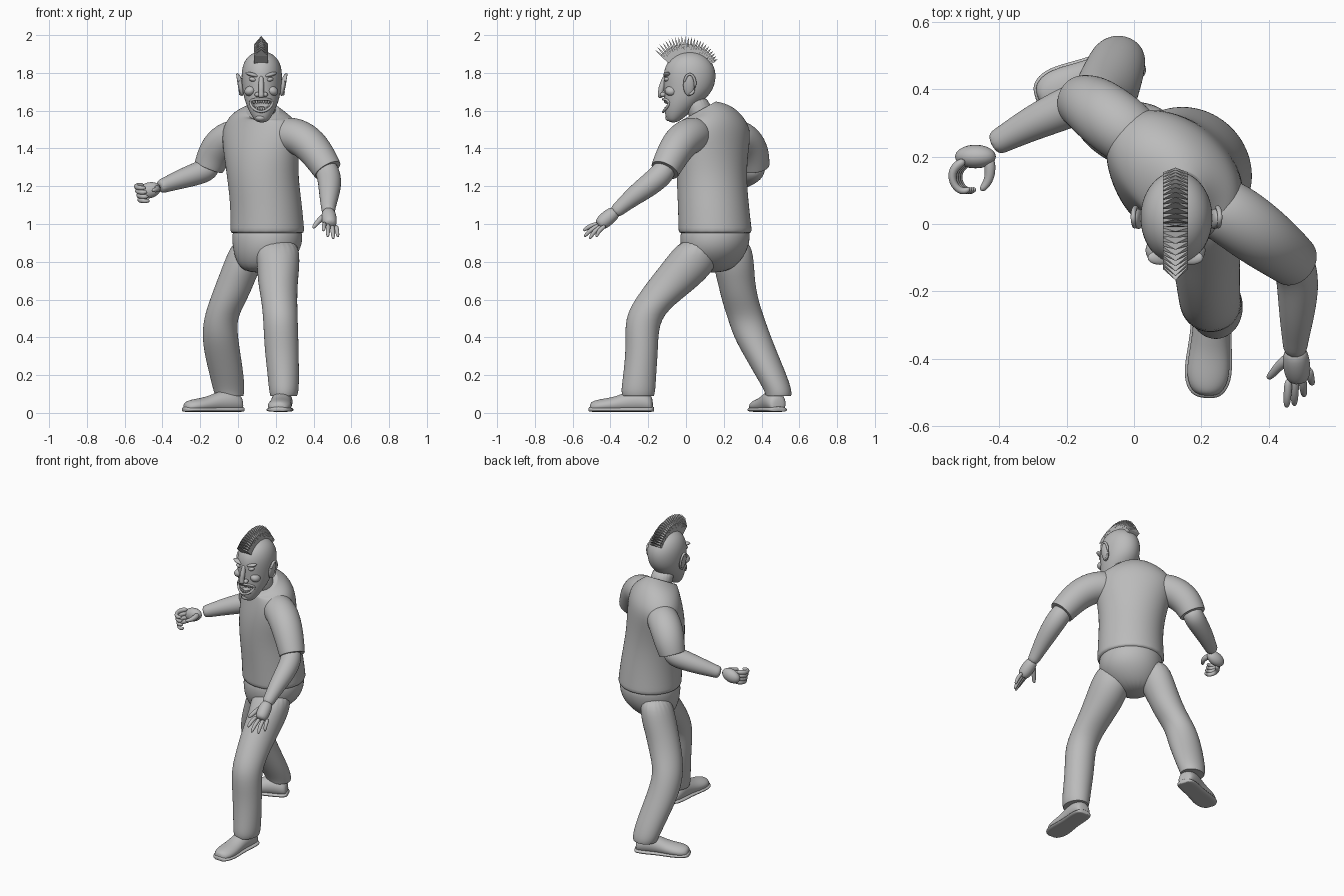
import bpy
import bmesh
from math import sin, cos, pi, radians, sqrt
from mathutils import Vector, Matrix

if "Cube" in bpy.data.objects:
    bpy.data.objects.remove(bpy.data.objects["Cube"], do_unlink=True)

GREY = (0.5, 0.5, 0.5, 1.0)
grey = bpy.data.materials.new("plain grey")
grey.use_nodes = True
grey.diffuse_color = GREY
grey.node_tree.nodes["Principled BSDF"].inputs["Base Color"].default_value = GREY

UP = Vector((0, 0, 1))
TWIST = radians(40)          # turn of the hips and shoulders
FACE_X = 0.123               # middle of the face


def finish(name, bm, smooth=True, subdivide=0):
    """Turn a bmesh into a named object."""
    bmesh.ops.recalc_face_normals(bm, faces=bm.faces)
    mesh = bpy.data.meshes.new(name)
    bm.to_mesh(mesh)
    bm.free()
    mesh.materials.append(grey)
    for poly in mesh.polygons:
        poly.use_smooth = smooth
    obj = bpy.data.objects.new(name, mesh)
    bpy.context.scene.collection.objects.link(obj)
    if subdivide:
        mod = obj.modifiers.new("smooth", "SUBSURF")
        mod.levels = mod.render_levels = subdivide
    return obj


def ellipse(center, u, v, count=20):
    steps = [2 * pi * i / count for i in range(count)]
    return [center + u * cos(t) + v * sin(t) for t in steps]


def loft(name, rings, hem=False, subdivide=2):
    """Skin a row of rings; a hem gives the last ring a crisp turned-in edge."""
    if hem:
        last = rings[-1]
        mid = sum(last, Vector()) / len(last)
        rings = rings + [[mid.lerp(p, k) for p in last] for k in (0.99, 0.85)]
    bm = bmesh.new()
    loops = [[bm.verts.new(p) for p in ring] for ring in rings]
    for low, high in zip(loops, loops[1:]):
        for i in range(len(low)):
            bm.faces.new((low[i - 1], low[i], high[i], high[i - 1]))
    bm.faces.new(loops[0])
    bm.faces.new(loops[-1])
    return finish(name, bm, subdivide=subdivide)


def stack(name, rows, turn=0.0, hem=False):
    """Level ellipses: height, centre x, centre y, half width, half depth, tilt."""
    rings = []
    for z, x, y, wide, deep, *tilt in rows:
        u = Vector((cos(turn), -sin(turn), 0)) * wide
        v = Vector((sin(turn), cos(turn), 0)) * deep
        ring = ellipse(Vector((x, y, z)), u, v)
        for p in ring:
            p.z += (p.y - y) * sum(tilt)
        rings.append(ring)
    return loft(name, rings, hem)


def tube(name, points, hem=False, count=12):
    """Round limb through points of x, y, z, radius."""
    path = [Vector(p[:3]) for p in points]
    rings = []
    for i, p in enumerate(path):
        along = (path[min(i + 1, len(path) - 1)] - path[max(i - 1, 0)]).normalized()
        side = along.cross(Vector((0.1, 0.2, 1))).normalized()
        r = points[i][3]
        rings.append(ellipse(p, side * r, along.cross(side) * r, count))
    return loft(name, rings, hem)


def blob(name, place, size, lean=0.0):
    bm = bmesh.new()
    matrix = Matrix.Translation(place) @ Matrix.Rotation(lean, 4, "Y") @ Matrix.Diagonal((*size, 1))
    bmesh.ops.create_uvsphere(bm, u_segments=20, v_segments=12, radius=1, matrix=matrix)
    return finish(name, bm)


# Shirt body and trousers seat
stack("shirt", [(.945, .155, .155, .204, .192), (.96, .155, .155, .204, .192),
                (1.1, .15, .145, .196, .186), (1.25, .13, .135, .198, .18),
                (1.38, .123, .138, .222, .172), (1.48, .12, .15, .24, .16),
                (1.55, .122, .148, .212, .145), (1.59, .125, .115, .15, .12, .3),
                (1.6, .13, .07, .088, .092, .55)], TWIST, hem=True)
stack("trousers_seat", [(.99, .155, .155, .18, .165), (.95, .155, .155, .193, .185),
                        (.88, .155, .15, .19, .182), (.81, .14, .145, .16, .15),
                        (.74, .11, .14, .08, .08)], TWIST)

# Trouser legs
stack("left_trouser_leg", [(.93, .2, .07, .12, .09), (.8, .215, .03, .115, .15),
                           (.7, .21, -.05, .108, .15), (.6, .218, -.15, .096, .122),
                           (.5, .225, -.235, .092, .092), (.35, .23, -.232, .092, .086),
                           (.2, .24, -.245, .084, .088), (.12, .243, -.253, .08, .092),
                           (.09, .242, -.253, .072, .085)], hem=True)
stack("right_trouser_leg", [(.93, .06, .24, .08, .1), (.8, .03, .25, .104, .112),
                            (.7, -.01, .265, .102, .1), (.6, -.05, .285, .1, .098),
                            (.5, -.095, .318, .088, .098), (.4, -.095, .352, .096, .1),
                            (.3, -.08, .4, .096, .092), (.2, -.06, .45, .091, .084),
                            (.12, -.048, .487, .084, .074), (.09, -.045, .49, .075, .068)],
      hem=True)


# Shoes with soles
def shoe(side, heel, toe):
    heel, toe = Vector(heel), Vector(toe)
    along = toe - heel
    across = along.normalized().cross(UP)
    rows = [(0, .03, .07), (.04, .05, .1), (.2, .058, .125), (.4, .054, .115),
            (.6, .06, .085), (.8, .066, .075), (.94, .052, .065), (1, .025, .05)]
    for part, grow, cap in (("shoe", 1, 1), ("sole", 1.12, .28)):
        rings = []
        for step, wide, tall in rows:
            high = tall if part == "shoe" else .034
            center = heel + along * ((step - .5) * (1 + (grow - 1) * .35) + .5) + UP * high / 2
            ring = ellipse(center, across * wide * grow, UP * high / 2)
            for p in ring:
                p.z = max(p.z, .006)
            rings.append(ring)
        loft(side + "_" + part, rings)


shoe("left", (.238, -.175, 0), (.215, -.51, 0))
shoe("right", (.02, .49, 0), (-.285, .372, 0))

# Sleeves and arms
tube("left_sleeve", [(.2, .08, 1.47, .09), (.29, .03, 1.475, .1), (.37, -.03, 1.435, .098),
                     (.43, -.075, 1.36, .089), (.475, -.112, 1.285, .079)], hem=True, count=16)
tube("left_forearm", [(.455, -.09, 1.32, .062), (.48, -.13, 1.26, .068), (.487, -.19, 1.21, .065),
                      (.482, -.28, 1.145, .053), (.478, -.35, 1.085, .039),
                      (.478, -.385, 1.055, .036)])
tube("right_sleeve", [(.04, .22, 1.46, .09), (-.03, .28, 1.46, .1), (-.09, .325, 1.42, .1),
                      (-.13, .355, 1.36, .092), (-.155, .363, 1.3, .081)], hem=True, count=16)
tube("right_forearm", [(-.13, .365, 1.33, .058), (-.165, .36, 1.285, .066),
                       (-.22, .335, 1.265, .063), (-.31, .295, 1.235, .053),
                       (-.39, .25, 1.205, .04), (-.42, .235, 1.195, .038)])

# Open left hand
tube("left_palm", [(.478, -.365, 1.07, .032), (.48, -.4, 1.045, .042),
                   (.485, -.44, 1.01, .042), (.487, -.465, .99, .03)])
left_tips = {"index": (.452, -.545, .962), "middle": (.475, -.54, .93),
             "ring": (.505, -.512, .918), "little": (.53, -.475, .928)}
for i, (finger, tip) in enumerate(left_tips.items()):
    base = Vector((.458 + .02 * i, -.455 + .01 * i, 1.005 - .004 * i))
    bend = base.lerp(Vector(tip), .55) + Vector((0, -.012, .006))
    tube("left_" + finger + "_finger", [(*base, .014), (*bend, .013), (*tip, .009)], count=8)
tube("left_thumb", [(.465, -.39, 1.05, .02), (.43, -.42, 1.02, .016), (.41, -.445, .995, .013),
                    (.396, -.458, .978, .009)], count=8)

# Curled right hand
blob("right_palm", (-.47, .2, 1.178), (.062, .035, .042), radians(-15))
for i, finger in enumerate(("index", "middle", "ring", "little")):
    z = 1.208 - .023 * i
    pull = .006 * i
    tube("right_" + finger + "_finger",
         [(-.5 + pull, .19, z, .015), (-.54 + pull, .165, z - .006, .016),
          (-.54 + pull, .12, z - .014, .014), (-.51 + pull, .092, z - .018, .013),
          (-.485 + pull, .105, z - .016, .01)], count=8)
tube("right_thumb", [(-.43, .2, 1.19, .02), (-.425, .15, 1.185, .018), (-.435, .12, 1.18, .014),
                     (-.455, .098, 1.178, .01)], count=8)

# Neck and head
stack("neck", [(1.53, .135, .1, .07, .07), (1.6, .13, .07, .068, .068), (1.68, .126, .045, .07, .07)])
profile = [(1.537, -.085, -.05, .022), (1.555, -.105, -.02, .044), (1.6, -.116, .035, .07),
           (1.65, -.118, .09, .09), (1.7, -.118, .14, .102), (1.76, -.122, .16, .109),
           (1.82, -.118, .158, .108), (1.87, -.092, .13, .09), (1.9, -.05, .09, .058),
           (1.913, -.01, .05, .022)]
head = stack("head", [(z, FACE_X + .003, (front + back) / 2, wide, (back - front) / 2)
                      for z, front, back, wide in profile])

# Open grinning mouth
cutter = blob("mouth_cutter", (FACE_X, -.11, 1.63), (.054, .042, .033))
cutter.hide_render = True
cutter.hide_viewport = True
cut = head.modifiers.new("mouth", "BOOLEAN")
cut.operation = "DIFFERENCE"
cut.object = cutter


def face_depth(x, reach):
    return -.022 - reach * sqrt(max(0, 1 - (x / .08) ** 2))


lips = bpy.data.curves.new("lips", "CURVE")
lips.dimensions = "3D"
lips.bevel_depth = .007
lips.bevel_resolution = 3
lips.materials.append(grey)
spline = lips.splines.new("POLY")
spline.points.add(31)
spline.use_cyclic_u = True
for i, point in enumerate(spline.points):
    t = 2 * pi * i / 32
    x = .058 * cos(t)
    point.co = (FACE_X + x, face_depth(x, .098), 1.628 + .033 * sin(t) + .014 * cos(t) ** 2, 1)
bpy.context.scene.collection.objects.link(bpy.data.objects.new("lips", lips))

for row, height, drop in (("upper", 1.65, -.1), ("lower", 1.607, .2)):
    for i in range(-3, 4):
        x = i * .0125
        blob(row + "_tooth", (FACE_X + x, face_depth(x, .088), height + drop * abs(x)),
             (.006, .006, .011))
blob("tongue", (FACE_X, -.085, 1.612), (.03, .025, .01))

# Nose, eyes, brows, cheeks and ears
tube("nose", [(FACE_X, -.11, 1.785, .012), (FACE_X, -.122, 1.75, .014),
              (FACE_X, -.132, 1.71, .02), (FACE_X, -.137, 1.682, .02), (FACE_X, -.128, 1.668, .012)])
blob("chin", (FACE_X - .003, -.088, 1.562), (.028, .022, .018))
for side, s in (("left", 1), ("right", -1)):
    blob(side + "_nostril", (FACE_X + s * .021, -.122, 1.685), (.014, .017, .013))
    blob(side + "_eye", (FACE_X + s * .044, -.098, 1.765), (.021, .019, .012), s * radians(-12))
    blob(side + "_brow", (FACE_X + s * .046, -.1, 1.79), (.038, .021, .011), s * radians(-16))
    blob(side + "_cheek", (FACE_X + s * .058, -.078, 1.705), (.032, .034, .026), s * radians(25))
    ear = FACE_X + .003 + s * .113
    blob(side + "_ear", (ear, .015, 1.735), (.014, .03, .058), s * radians(10))
    rim = [(ear + s * (.008 + .008 * sin(t)), .02 + .03 * cos(t), 1.74 + .055 * sin(t), .008)
           for t in [radians(a) for a in range(-100, 200, 30)]]
    tube(side + "_ear_rim", rim, count=8)

# Crest of pointed hair plates fanned over the skull
bm = bmesh.new()
COUNT = 24
for i in range(COUNT):
    f = i / (COUNT - 1)
    angle = radians(-49 + 110 * f)
    out = Vector((0, sin(angle), cos(angle)))
    along = Vector((0, cos(angle), -sin(angle)))
    root = Vector((FACE_X, 0, 1.78))
    tip = bm.verts.new(root + out * (.221 - .03 * f * f))
    wings = []
    for s in (-1, 1):
        corners = [root + Vector((s * .037, 0, 0)) + out * r + along * d
                   for r, d in ((.095, -.006), (.095, .006), (.172, .006), (.172, -.006))]
        wings.append([bm.verts.new(c) for c in corners])
    a, b = wings
    bm.faces.new(a)
    bm.faces.new(b)
    for j in (0, 1, 3):
        k = (j + 1) % 4
        bm.faces.new((a[j], a[k], b[k], b[j]))
    for pair in ((a[2], a[3]), (b[2], b[3]), (a[2], b[2]), (a[3], b[3])):
        bm.faces.new((*pair, tip))
finish("hair_crest", bm, smooth=False)
